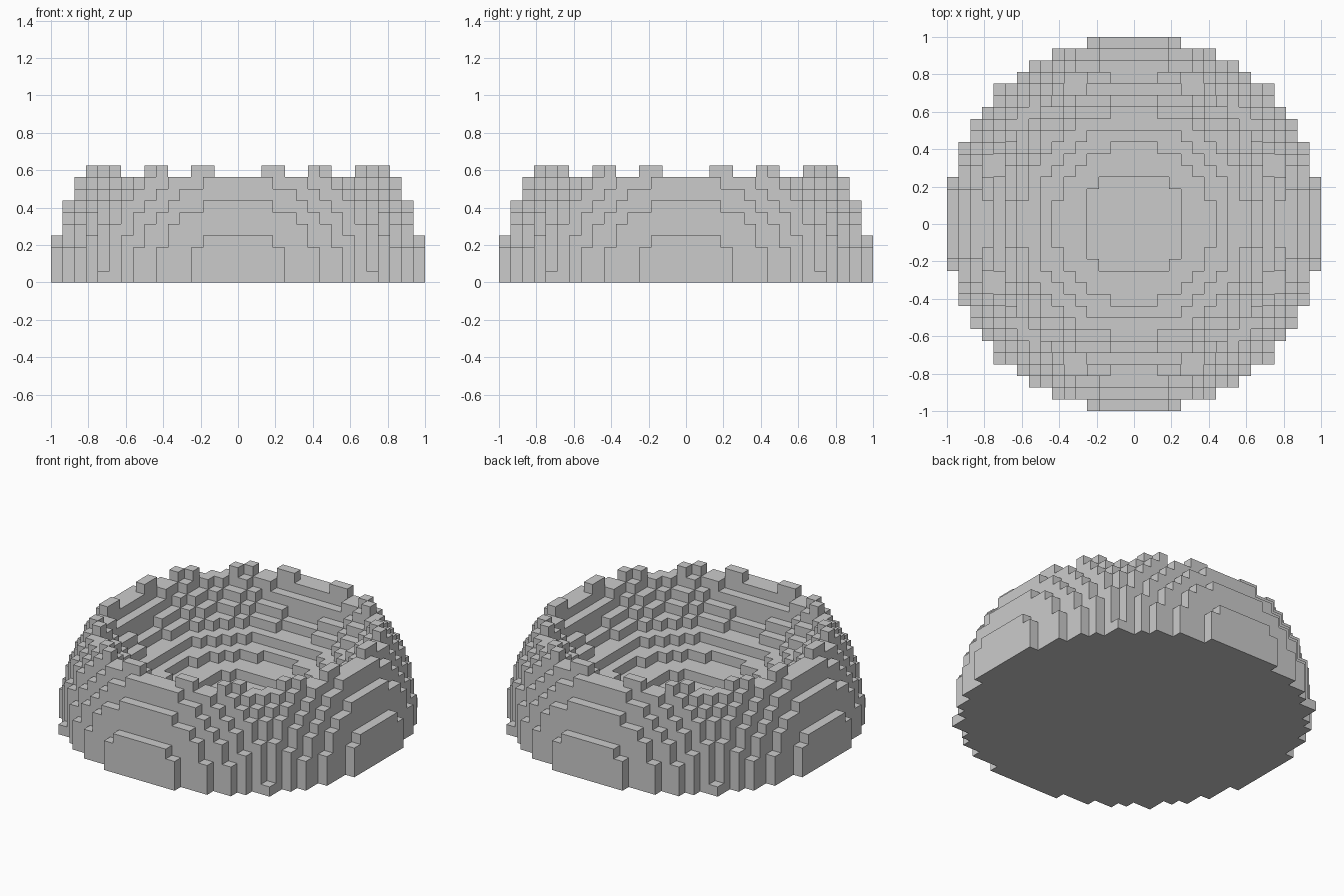
import bpy
import bmesh

CELL = 1 / 16      # edge of one block
HALF = 16          # blocks from the centre to the side
LAYERS = 10        # blocks from the ground to the rim

cube = bpy.data.objects.get("Cube")
if cube:
    bpy.data.objects.remove(cube, do_unlink=True)


def in_ball(x, y, z):
    """Outer ball, a little fuller away from its axes."""
    reach = max(x, y, z)
    limit = 260 if reach > 15 else 262 if reach > 12 else 266
    return x * x + y * y + z * z < limit


def in_hollow(x, y, z):
    """Smaller ball that scoops out the inside from above."""
    limit = 207.4 if max(x, y) > 12 else 207.7
    return x * x + y * y + (z - 16.21) ** 2 < limit


def is_filled(i, j, k):
    if not 0 <= k < LAYERS:
        return False
    centre = abs(i + 0.5), abs(j + 0.5), k + 0.5
    return in_ball(*centre) and not in_hollow(*centre)


def add_block_face(bm, cell, axis, side):
    """Add the face of a block that looks along the axis, outward."""
    u, v = (axis + 1) % 3, (axis + 2) % 3
    corners = [(0, 0), (1, 0), (1, 1), (0, 1)]
    if side < 0:
        corners.reverse()
    verts = []
    for a, b in corners:
        p = list(cell)
        p[axis] += side > 0
        p[u] += a
        p[v] += b
        verts.append(bm.verts.new([c * CELL for c in p]))
    bm.faces.new(verts)


# Stepped bowl: only the faces between filled and empty blocks
bm = bmesh.new()
span = range(-HALF, HALF)
for i in span:
    for j in span:
        for k in range(LAYERS):
            if not is_filled(i, j, k):
                continue
            for axis in range(3):
                for side in (-1, 1):
                    neighbour = [i, j, k]
                    neighbour[axis] += side
                    if not is_filled(*neighbour):
                        add_block_face(bm, (i, j, k), axis, side)

# Join the blocks and merge the flat areas
bmesh.ops.remove_doubles(bm, verts=bm.verts, dist=CELL / 100)
bmesh.ops.dissolve_limit(bm, angle_limit=0.01, verts=bm.verts, edges=bm.edges)

mesh = bpy.data.meshes.new("stepped_bowl")
bm.to_mesh(mesh)
bm.free()
bowl = bpy.data.objects.new("stepped_bowl", mesh)
bpy.context.collection.objects.link(bowl)

# Plain grey
grey = bpy.data.materials.new("light_grey")
grey.use_nodes = True
colour = (0.6, 0.6, 0.6, 1)
grey.diffuse_color = colour
grey.node_tree.nodes["Principled BSDF"].inputs["Base Color"].default_value = colour
mesh.materials.append(grey)
